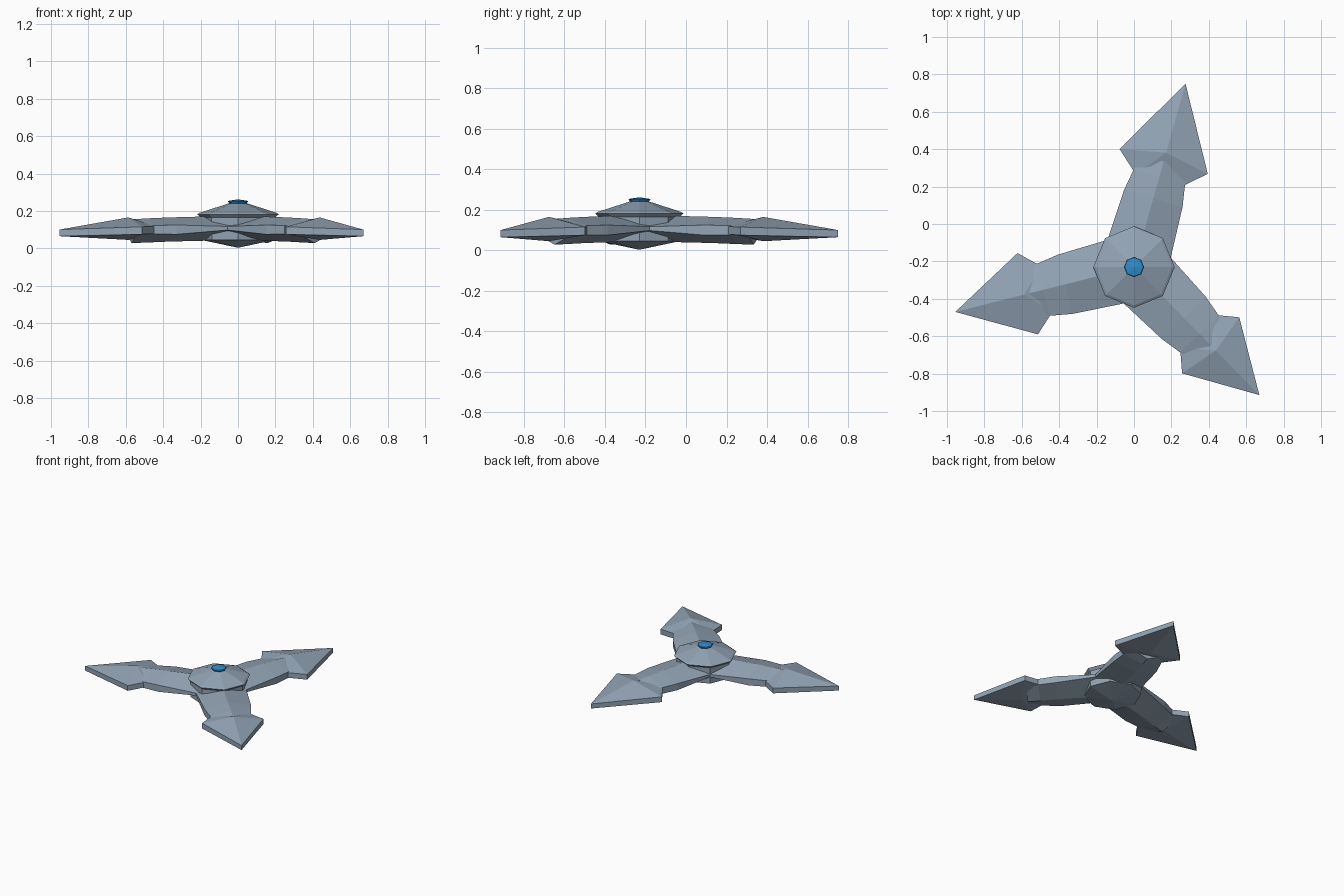
import bpy, bmesh, math
from mathutils import Vector

if "Cube" in bpy.data.objects:
    bpy.data.objects.remove(bpy.data.objects["Cube"])

HUB = Vector((0.0, -0.23, 0.0))


def material(name, rgb):
    m = bpy.data.materials.new(name)
    m.diffuse_color = (*rgb, 1)
    m.use_nodes = True
    m.node_tree.nodes["Principled BSDF"].inputs["Base Color"].default_value = m.diffuse_color
    return m


steel = material("blue_grey_steel", (0.29, 0.37, 0.46))
blue = material("bright_blue", (0.03, 0.26, 0.60))


def finish(bm, name, mat, angle=0.0):
    bmesh.ops.recalc_face_normals(bm, faces=bm.faces)
    me = bpy.data.meshes.new(name)
    bm.to_mesh(me)
    bm.free()
    me.materials.append(mat)
    ob = bpy.data.objects.new(name, me)
    ob.location = HUB
    ob.rotation_euler.z = angle
    bpy.context.collection.objects.link(ob)
    return ob


def loft(bm, rings):
    """Join rings of equal point count; a one-point ring closes to a tip."""
    vs = [[bm.verts.new(p) for p in r] for r in rings]
    n = max(len(r) for r in vs)
    for a, b in zip(vs, vs[1:]):
        for i in range(n):
            j = (i + 1) % n
            quad = [a[i % len(a)], a[j % len(a)], b[j % len(b)], b[i % len(b)]]
            bm.faces.new(list(dict.fromkeys(quad)))
    for r in (vs[0], vs[-1]):
        if len(r) > 2:
            bm.faces.new(r)


def lathe(name, profile, mat, sides=8):
    bm = bmesh.new()
    rings = []
    for r, z in profile:
        count = sides if r > 0 else 1
        rings.append([(r * math.cos(math.tau * i / sides),
                       r * math.sin(math.tau * i / sides), z) for i in range(count)])
    loft(bm, rings)
    return finish(bm, name, mat)


def arm(name, angle):
    # six-sided beam: along, half width, top, side top, side bottom, bottom
    sections = [(0.0, 0.18, 0.175, 0.114, 0.106, 0.045),
                (0.38, 0.163, 0.165, 0.125, 0.075, 0.036),
                (0.50, 0.143, 0.160, 0.122, 0.076, 0.031),
                (0.586, 0.115, 0.155, 0.115, 0.075, 0.028)]
    bm = bmesh.new()
    loft(bm, [[(a, 0, t), (a, w, st), (a, w, sb), (a, 0, b), (a, -w, sb), (a, -w, st)]
              for a, w, t, st, sb, b in sections])
    finish(bm, name, steel, angle)


def head(name, angle, tip, half, apex):
    # barbed point: outline with a thin rim and a raised peak on both faces
    outline = [(tip, 0, 0.065, 0.10), (0.586, half, 0.075, 0.115),
               (0.48, 0.125, 0.08, 0.118), (0.48, -0.125, 0.08, 0.118),
               (0.586, -half, 0.075, 0.115)]
    bm = bmesh.new()
    loft(bm, [[(apex, 0, 0.045)],
              [(x, y, lo) for x, y, lo, hi in outline],
              [(x, y, hi) for x, y, lo, hi in outline],
              [(apex, 0, 0.165)]])
    finish(bm, name, steel, angle)


# central hub with rim, and the gem on top
lathe("hub", [(0, 0.003), (0.198, 0.045), (0.200, 0.165), (0.218, 0.182),
              (0.205, 0.190), (0.05, 0.24), (0, 0.241)], steel)
lathe("gem", [(0, 0.236), (0.045, 0.238), (0.054, 0.250), (0.05, 0.254), (0, 0.262)], blue)

# three arms, each with its own point size
for label, deg, tip, half, apex in (("back", 74.3, 1.018, 0.245, 0.635),
                                    ("left", 194.1, 0.985, 0.224, 0.605),
                                    ("right", 314.4, 0.958, 0.214, 0.625)):
    arm(label + "_arm", math.radians(deg))
    head(label + "_point", math.radians(deg), tip, half, apex)
